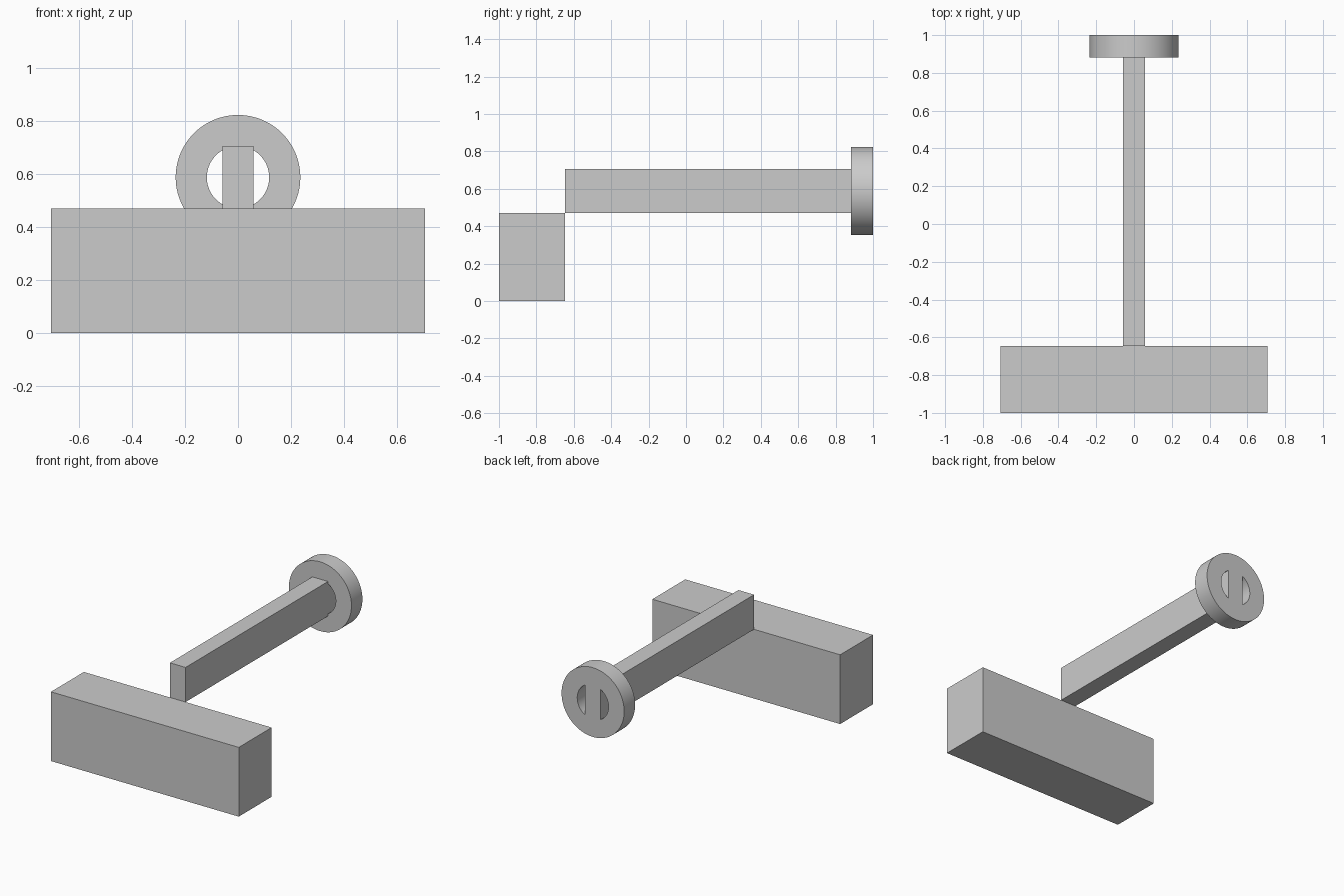
import bpy
import math

U = 2 / 17  # base module
AXLE_Z = 5 * U

cube = bpy.data.objects.get("Cube")
if cube:
    bpy.data.objects.remove(cube, do_unlink=True)

grey = bpy.data.materials.new("plain grey")
grey.use_nodes = True
COLOUR = (0.6, 0.6, 0.6, 1)
grey.diffuse_color = COLOUR
grey.node_tree.nodes["Principled BSDF"].inputs["Base Color"].default_value = COLOUR


def finish(obj, name):
    obj.name = name
    obj.data.materials.append(grey)
    return obj


def box(name, size, centre):
    bpy.ops.mesh.primitive_cube_add(size=1, location=centre)
    obj = bpy.context.object
    obj.scale = size
    bpy.ops.object.transform_apply(location=False, rotation=False, scale=True)
    return finish(obj, name)


def disc(name, radius, depth, y):
    bpy.ops.mesh.primitive_cylinder_add(vertices=96, radius=radius, depth=depth,
                                        location=(0, y, AXLE_Z),
                                        rotation=(math.pi / 2, 0, 0))
    return finish(bpy.context.object, name)


def cut(obj, cutter):
    mod = obj.modifiers.new("cut", "BOOLEAN")
    mod.operation = "DIFFERENCE"
    mod.solver = "EXACT"
    mod.object = cutter
    bpy.context.view_layer.objects.active = obj
    bpy.ops.object.modifier_apply(modifier=mod.name)
    bpy.data.objects.remove(cutter, do_unlink=True)


# Head block and the bar resting on its rear top edge
box("head_block", (12 * U, 3 * U, 4 * U), (0, -1 + 1.5 * U, 2 * U))
box("bar", (U, 13 * U, 2 * U), (0, -1 + 9.5 * U, AXLE_Z))

# End ring: its bore is split in two by the bar running through it
ring_y = 1 - U / 2
bore = disc("bore_cutter", U, 2 * U, ring_y)
cut(bore, box("bar_cutter", (U, 4 * U, 4 * U), (0, ring_y, AXLE_Z)))
ring = disc("end_ring", 2 * U, U, ring_y)
cut(ring, bore)
bpy.ops.object.select_all(action="DESELECT")
ring.select_set(True)
bpy.context.view_layer.objects.active = ring
bpy.ops.object.shade_smooth_by_angle(angle=math.radians(30))
